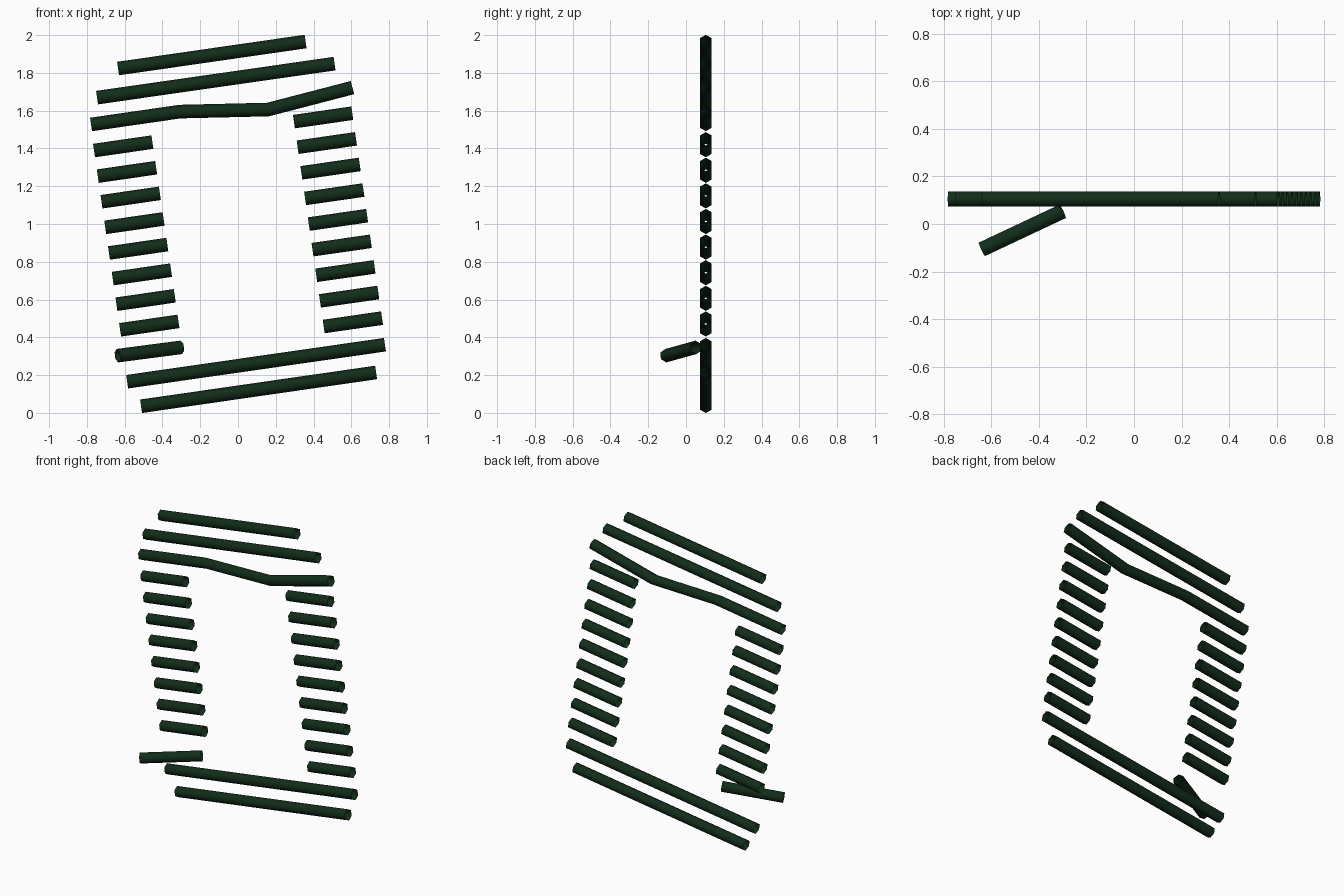
import bpy, bmesh, math
from mathutils import Vector

if "Cube" in bpy.data.objects:
    bpy.data.objects.remove(bpy.data.objects["Cube"])

R = 0.036      # tube radius, corner to centre
SIDES = 6
Y = 0.105      # plane of the frame

green = bpy.data.materials.new("dark_green")
green.diffuse_color = (0.006, 0.026, 0.010, 1)
green.use_nodes = True
green.node_tree.nodes["Principled BSDF"].inputs["Base Color"].default_value = green.diffuse_color


def tube(name, pts):
    """Open-ended six-sided tube along a path, mitred at the bends."""
    pts = [Vector(p) for p in pts]
    dirs = [(b - a).normalized() for a, b in zip(pts, pts[1:])]
    bm = bmesh.new()
    rings = []
    for i, p in enumerate(pts):
        d0, d1 = dirs[max(i - 1, 0)], dirs[min(i, len(dirs) - 1)]
        t = (d0 + d1).normalized()
        side = Vector((0, 0, 1)).cross(t).normalized()
        up = t.cross(side) / t.dot(d0)
        rings.append([bm.verts.new(p + R * (math.sin(a) * side + math.cos(a) * up))
                      for a in (2 * math.pi * k / SIDES for k in range(SIDES))])
    for a, b in zip(rings, rings[1:]):
        for k in range(SIDES):
            n = (k + 1) % SIDES
            f = bm.faces.new((a[k], b[k], b[n], a[n]))
            f.smooth = True
    # make the walls face outward
    bm.normal_update()
    f = bm.faces[0] if not bm.faces.ensure_lookup_table() else None
    axis = (pts[0] + pts[1]) / 2
    if f.normal.dot(f.calc_center_median() - axis) < 0:
        bmesh.ops.reverse_faces(bm, faces=bm.faces[:])
    me = bpy.data.meshes.new(name)
    bm.to_mesh(me)
    bm.free()
    me.materials.append(green)
    ob = bpy.data.objects.new(name, me)
    bpy.context.collection.objects.link(ob)
    return ob


def flat(name, *xz):
    return tube(name, [(x, Y, z) for x, z in xz])


# long bars above and below the opening
flat("top_bar", (-0.635, 1.823), (0.358, 1.966))
flat("upper_bar", (-0.746, 1.669), (0.511, 1.849))
flat("sagging_bar", (-0.778, 1.527), (-0.307, 1.595), (0.159, 1.606), (0.606, 1.722))
flat("lower_bar", (-0.587, 0.165), (0.778, 0.361))
flat("bottom_bar", (-0.513, 0.035), (0.731, 0.214))

# short slats down both leaning sides
for label, count, x0, z0 in (("left_slat", 8, -0.762, 1.389),
                             ("right_slat", 9, 0.296, 1.542)):
    for i in range(count):
        x, z = x0 + 0.0197 * i, z0 - 0.1356 * i
        flat(f"{label}_{i + 1}", (x, z), (x + 0.309, z + 0.0445))

# loose slat swung out to the front
tube("loose_slat", [(-0.638, -0.106, 0.303), (-0.300, 0.053, 0.347)])
